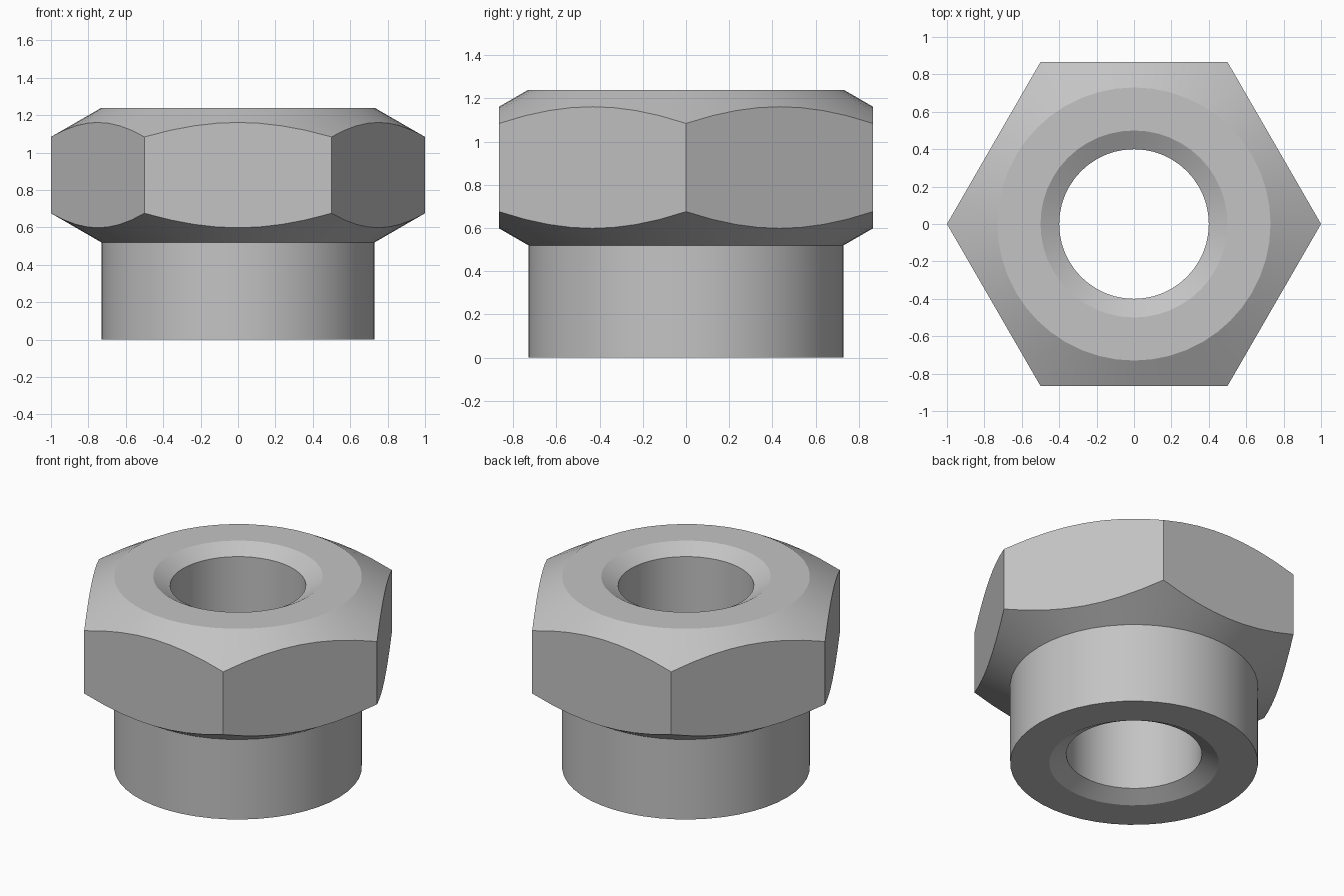
import bpy, bmesh, math

cube = bpy.data.objects.get("Cube")
if cube:
    bpy.data.objects.remove(cube, do_unlink=True)

SEGMENTS = 48          # multiple of six, so the hexagon corners fall on vertices
HEIGHT, COLLAR_TOP = 1.24, 0.52
HOLE, COUNTERSINK, COLLAR = 0.4, 0.5, 0.73
SLOPE = math.tan(math.radians(30))
APOTHEM = math.cos(math.radians(30))

steel = bpy.data.materials.new("grey steel")
steel.use_nodes = True
grey = (0.55, 0.55, 0.55, 1)
steel.diffuse_color = grey
steel.node_tree.nodes["Principled BSDF"].inputs["Base Color"].default_value = grey


def section(angle):
    """Closed (radius, height) section of the nut at one angle."""
    hexagon = APOTHEM / math.cos(angle % math.radians(60) - math.radians(30))
    chamfer = (hexagon - COLLAR) * SLOPE
    sink = (COUNTERSINK - HOLE) * SLOPE
    return [
        (HOLE, sink), (COUNTERSINK, 0),                    # lower countersink
        (COLLAR, 0), (COLLAR, COLLAR_TOP),                 # round collar
        (hexagon, COLLAR_TOP + chamfer),                   # hexagon, chamfered
        (hexagon, HEIGHT - chamfer), (COLLAR, HEIGHT),
        (COUNTERSINK, HEIGHT), (HOLE, HEIGHT - sink),      # upper countersink
    ]


# Sweep the section around z
bm = bmesh.new()
rings = []
for i in range(SEGMENTS):
    a = math.tau * i / SEGMENTS
    rings.append([bm.verts.new((r * math.cos(a), r * math.sin(a), z))
                  for r, z in section(a)])
for i, ring in enumerate(rings):
    following = rings[(i + 1) % SEGMENTS]
    for j in range(len(ring)):
        k = (j + 1) % len(ring)
        bm.faces.new((ring[j], following[j], following[k], ring[k]))
bmesh.ops.recalc_face_normals(bm, faces=bm.faces)

mesh = bpy.data.meshes.new("hex_nut")
bm.to_mesh(mesh)
bm.free()
mesh.materials.append(steel)
nut = bpy.data.objects.new("hex_nut", mesh)
bpy.context.collection.objects.link(nut)

# Smooth round walls, crisp rims and hexagon edges
bpy.ops.object.select_all(action="DESELECT")
nut.select_set(True)
bpy.context.view_layer.objects.active = nut
bpy.ops.object.shade_smooth_by_angle(angle=math.radians(20))
